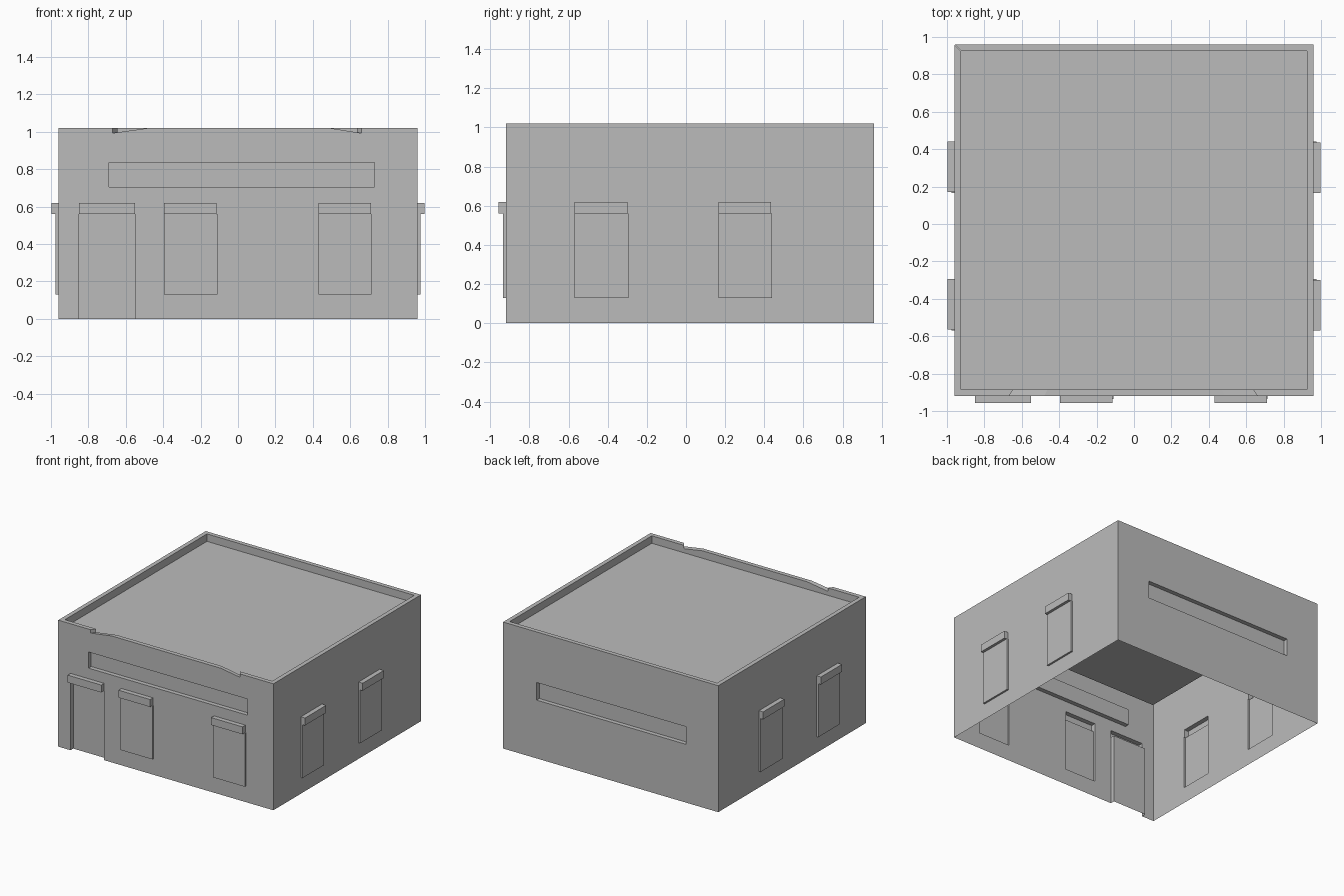
import bpy, bmesh, math
from mathutils import Matrix, Vector

if "Cube" in bpy.data.objects:
    bpy.data.objects.remove(bpy.data.objects["Cube"], do_unlink=True)

HALF_X, HALF_Y, MID_Y = 0.96, 0.94, 0.02
ROOF_Z, TOP_Z, RIM = 0.96, 1.02, 0.035
PANEL, HOOD, RECESS = 0.015, 0.037, -0.035

grey = bpy.data.materials.new("plaster grey")
grey.use_nodes = True
grey.diffuse_color = (0.5, 0.5, 0.5, 1)
grey.node_tree.nodes["Principled BSDF"].inputs["Base Color"].default_value = (0.5, 0.5, 0.5, 1)


def frame(turn):
    """Half width, distance from the middle and placement of one of four sides."""
    half, dist = (HALF_X, HALF_Y) if turn % 2 == 0 else (HALF_Y, HALF_X)
    place = Matrix.Translation((0, MID_Y, 0)) @ Matrix.Rotation(turn * math.pi / 2, 4, 'Z')
    return half, dist, place


def finish(name, polygons):
    bm = bmesh.new()
    for poly in polygons:
        bm.faces.new([bm.verts.new(p) for p in poly])
    bmesh.ops.remove_doubles(bm, verts=bm.verts, dist=0.0005)
    mesh = bpy.data.meshes.new(name)
    bm.to_mesh(mesh)
    bm.free()
    mesh.materials.append(grey)
    obj = bpy.data.objects.new(name, mesh)
    bpy.context.collection.objects.link(obj)


def wall(name, turn, reliefs):
    """Thin wall sheet with rectangles (u0, u1, z0, z1, depth) pushed in or out."""
    half, dist, place = frame(turn)
    us = sorted({-half, half} | {u for r in reliefs for u in r[:2]})
    zs = sorted({0, ROOF_Z} | {z for r in reliefs for z in r[2:4]})

    def pt(u, z, d):
        return place @ Vector((u, -dist - d, z))

    def depth(i, j):
        u, z = (us[i] + us[i + 1]) / 2, (zs[j] + zs[j + 1]) / 2
        return next((r[4] for r in reliefs if r[0] < u < r[1] and r[2] < z < r[3]), 0)

    polys = []
    for i in range(len(us) - 1):
        for j in range(len(zs) - 1):
            d, (u0, u1), (z0, z1) = depth(i, j), us[i:i + 2], zs[j:j + 2]
            polys.append([pt(u0, z0, d), pt(u1, z0, d), pt(u1, z1, d), pt(u0, z1, d)])
            if i and depth(i - 1, j) != d:      # upright step
                e = depth(i - 1, j)
                polys.append([pt(u0, z0, e), pt(u0, z0, d), pt(u0, z1, d), pt(u0, z1, e)])
            if j and depth(i, j - 1) != d:      # level step
                e = depth(i, j - 1)
                polys.append([pt(u0, z0, e), pt(u1, z0, e), pt(u1, z0, d), pt(u0, z0, d)])
    finish(name, polys)


def parapet(name, turn, notches=()):
    """Outer band, top and inner band following one edge profile."""
    half, dist, place = frame(turn)
    profile = [(-half, TOP_Z), *notches, (half, TOP_Z)]
    shrink = (half - RIM) / half
    outer = [place @ Vector((u, -dist, z)) for u, z in profile]
    inner = [place @ Vector((u * shrink, RIM - dist, z)) for u, z in profile]

    def foot(p):
        return Vector((p.x, p.y, ROOF_Z))

    polys = [[foot(outer[0]), foot(outer[-1])] + outer[::-1],
             [foot(inner[-1]), foot(inner[0])] + inner]
    for k in range(len(profile) - 1):
        polys.append([outer[k], outer[k + 1], inner[k + 1], inner[k]])
    finish(name, polys)


def window(u0, u1):
    return [(u0, u1, 0.13, 0.56, PANEL), (u0, u1 - 0.005, 0.56, 0.62, HOOD)]


# Front wall: recessed door under a hood, two windows, sign recess
door = [(-0.85, -0.55, 0, 0.56, RECESS), (-0.85, -0.55, 0.56, 0.62, HOOD)]
sign = [(-0.69, 0.73, 0.705, 0.835, RECESS)]
wall("front_wall", 0, door + window(-0.395, -0.11) + window(0.43, 0.715) + sign)

# Side walls: two windows each
wall("left_wall", 1, window(-0.59, -0.315) + window(0.145, 0.42))
wall("right_wall", 3, window(0.315, 0.59) + window(-0.42, -0.145))

# Back wall: long recess
wall("back_wall", 2, [(-0.66, 0.67, 0.47, 0.612, RECESS)])

# Parapets, the front one chipped in two places
chips = [(-0.67, TOP_Z), (-0.67, 0.993), (-0.48, TOP_Z),
         (0.49, TOP_Z), (0.66, 0.993), (0.66, TOP_Z)]
parapet("front_parapet", 0, chips)
for turn, side in enumerate(("left", "back", "right"), 1):
    parapet(side + "_parapet", turn)

# Flat roof
rx, ry = HALF_X - RIM, HALF_Y - RIM
finish("roof", [[Vector((sx * rx, MID_Y + sy * ry, ROOF_Z))
                 for sx, sy in ((-1, -1), (1, -1), (1, 1), (-1, 1))]])
